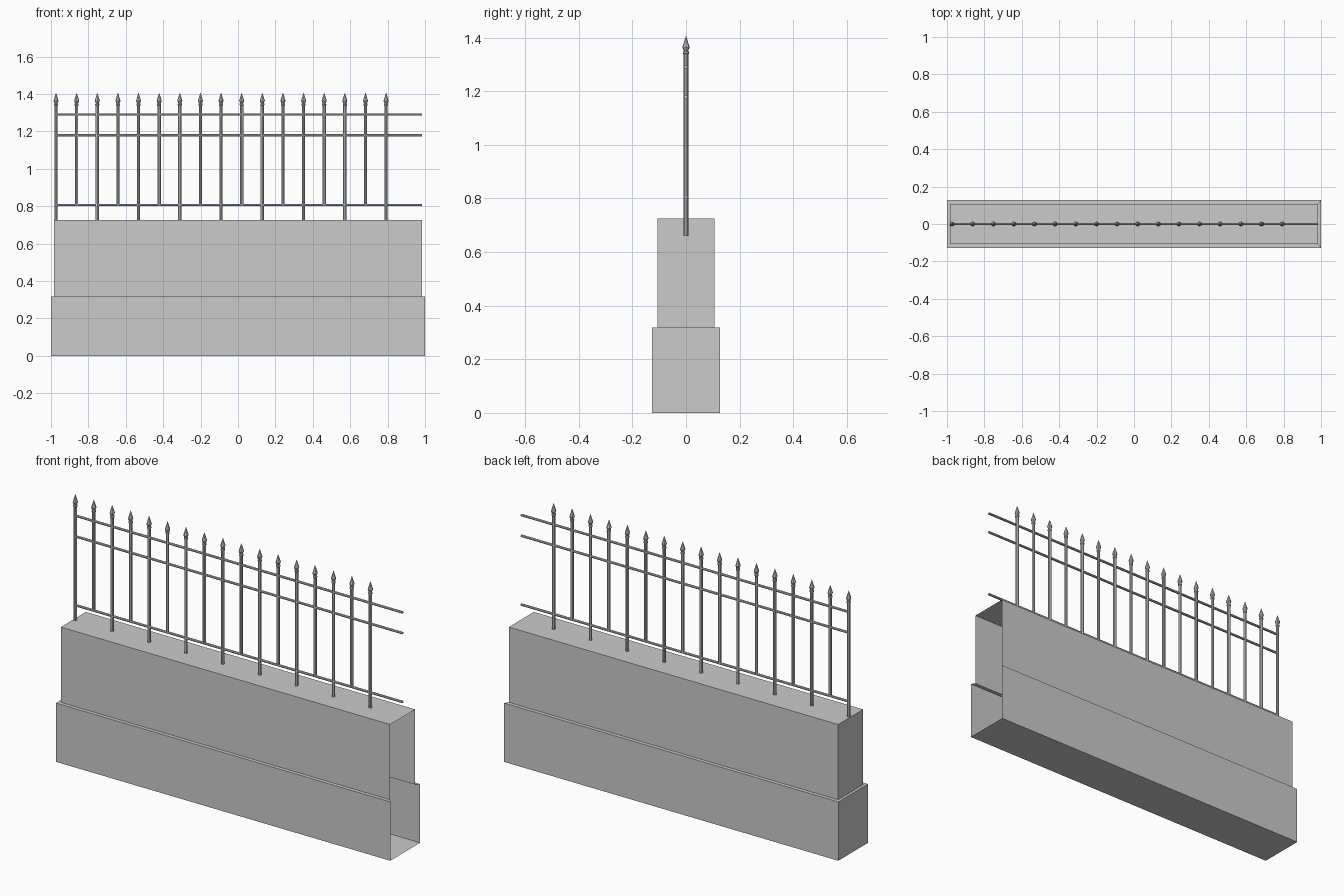
import bpy, bmesh, math

if "Cube" in bpy.data.objects:
    bpy.data.objects.remove(bpy.data.objects["Cube"])


def finish(name, bm, smooth=False):
    bmesh.ops.recalc_face_normals(bm, faces=bm.faces[:])
    me = bpy.data.meshes.new(name)
    bm.to_mesh(me)
    bm.free()
    ob = bpy.data.objects.new(name, me)
    bpy.context.collection.objects.link(ob)
    return ob


def lathe(name, profile, sides, place):
    """Rings of (radius, height) joined into a closed solid; place maps to world."""
    bm = bmesh.new()
    rings = []
    for r, h in profile:
        rings.append([bm.verts.new(place(r * math.cos(2 * math.pi * i / sides),
                                         r * math.sin(2 * math.pi * i / sides), h))
                      for i in range(sides)])
    for a, b in zip(rings, rings[1:]):
        for i in range(sides):
            j = (i + 1) % sides
            bm.faces.new((a[i], a[j], b[j], b[i]))
    bm.faces.new(rings[0][::-1])
    bm.faces.new(rings[-1])
    return finish(name, bm)


# Stepped wall: one shell, closed at -x and open at the +x end
bm = bmesh.new()
levels = [(1.0, 0.127, 0.0), (1.0, 0.127, 0.318), (0.985, 0.107, 0.318), (0.985, 0.107, 0.725)]
loops = [[bm.verts.new((sx * x, sy * y, z)) for sx, sy in ((-1, -1), (1, -1), (1, 1), (-1, 1))]
         for x, y, z in levels]
for a, b in zip(loops, loops[1:]):
    for i in (0, 2, 3):  # side 1 faces +x and stays open
        j = (i + 1) % 4
        bm.faces.new((a[i], a[j], b[j], b[i]))
bm.faces.new(loops[0][::-1])
bm.faces.new(loops[-1])
finish("wall", bm)

# Horizontal rails
for name, z in (("lower_rail", 0.806), ("middle_rail", 1.178), ("upper_rail", 1.29)):
    lathe(name, [(0.0065, -0.975), (0.0065, 0.985)], 8, lambda u, v, h, z=z: (h, u, z + v))

# Pickets: every second one runs down into the wall
SPEAR = [(0.0085, 1.338), (0.011, 1.34), (0.011, 1.347), (0.008, 1.35),
         (0.0135, 1.363), (0.007, 1.385), (0.0008, 1.405)]
for i in range(17):
    x = -0.973 + 0.1103 * i
    foot = 0.66 if i % 2 == 0 else 0.806
    lathe(f"picket_{i + 1}", [(0.0085, foot)] + SPEAR, 8,
          lambda u, v, h, x=x: (x + u, v, h))
